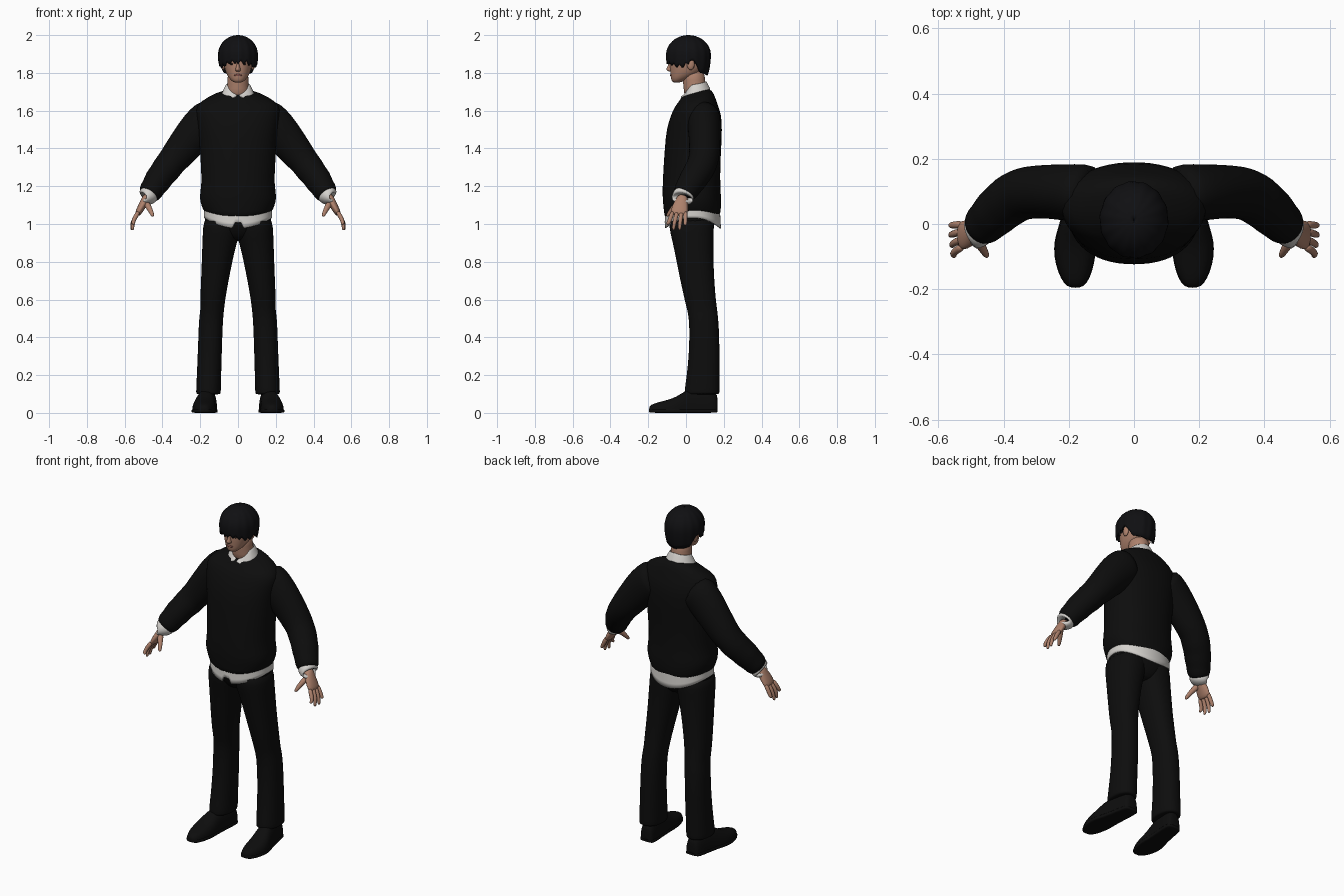
import bpy, bmesh, math
from mathutils import Vector


def material(name, rgb):
    m = bpy.data.materials.new(name)
    m.diffuse_color = (*rgb, 1)
    return m


BLACK = material("black_cloth", (0.004, 0.004, 0.004))
HAIR = material("black_hair", (0.005, 0.005, 0.006))
WHITE = material("white_shirt", (0.66, 0.64, 0.61))
SKIN = material("skin", (0.42, 0.22, 0.15))
LIPS = material("lips", (0.30, 0.11, 0.09))
EYES = material("dark_eyes", (0.03, 0.02, 0.018))


def finish(name, rows, mat, closed=True, caps=True, mirror=False, subsurf=1, thick=0):
    """Skin rows of points into one smooth object."""
    bm = bmesh.new()
    vs = [[bm.verts.new(p) for p in row] for row in rows]
    n = len(rows[0])
    for a, b in zip(vs, vs[1:]):
        for i in range(n if closed else n - 1):
            j = (i + 1) % n
            bm.faces.new((a[i], a[j], b[j], b[i]))
    if caps:
        bm.faces.new(vs[0])
        bm.faces.new(vs[-1])
    bmesh.ops.recalc_face_normals(bm, faces=bm.faces)
    me = bpy.data.meshes.new(name)
    bm.to_mesh(me)
    bm.free()
    me.materials.append(mat)
    ob = bpy.data.objects.new(name, me)
    bpy.context.collection.objects.link(ob)
    for p in me.polygons:
        p.use_smooth = True
    if mirror:
        ob.modifiers.new("mirror", 'MIRROR').use_clip = False
    if thick:
        s = ob.modifiers.new("thickness", 'SOLIDIFY')
        s.thickness = thick
    if subsurf:
        s = ob.modifiers.new("smooth", 'SUBSURF')
        s.levels = s.render_levels = subsurf
    return ob


def power(v, p):
    return math.copysign(abs(v) ** p, v)


def ring(x0, x1, y0, y1, z, p=0.9, n=28, lift=None):
    """Horizontal rounded ring; lift(x, y) offsets the height."""
    pts = []
    for i in range(n):
        a = 2 * math.pi * i / n
        x = (x0 + x1) / 2 + (x1 - x0) / 2 * power(math.cos(a), p)
        y = (y0 + y1) / 2 + (y1 - y0) / 2 * power(math.sin(a), p)
        pts.append((x, y, z + (lift(x, y) if lift else 0)))
    return pts


def tube(name, path, mat, n=16, **kw):
    """Tube along (x, y, z, radius in y, radius across)."""
    pts = [Vector(p[:3]) for p in path]
    rows = []
    for i, p in enumerate(path):
        t = (pts[min(i + 1, len(pts) - 1)] - pts[max(i - 1, 0)]).normalized()
        b = t.cross(Vector((0, 1, 0))).normalized()
        s = b.cross(t)
        rows.append([pts[i] + s * p[3] * math.cos(2 * math.pi * k / n)
                     + b * p[4] * math.sin(2 * math.pi * k / n) for k in range(n)])
    return finish(name, rows, mat, mirror=True, **kw)


def interp(x, table):
    for (a, va), (b, vb) in zip(table, table[1:]):
        if x <= b:
            return va + (vb - va) * max(0, (x - a) / (b - a))
    return table[-1][1]


def blob(name, loc, size, mat, mirror=False):
    rows = []
    for i in range(1, 10):
        a = math.pi * i / 10
        rows.append([(loc[0] + size[0] * math.sin(a) * math.cos(b),
                      loc[1] + size[1] * math.sin(a) * math.sin(b),
                      loc[2] + size[2] * math.cos(a))
                     for b in [2 * math.pi * k / 16 for k in range(16)]])
    return finish(name, rows, mat, mirror=mirror, subsurf=0)


# Sweater body: half width, front, back, height
body = [(1.047, .172, -.108, .172), (1.05, .181, -.115, .18), (1.09, .192, -.12, .187),
        (1.14, .208, -.125, .187), (1.20, .193, -.125, .182), (1.30, .197, -.12, .182),
        (1.40, .203, -.113, .187), (1.50, .212, -.105, .192), (1.58, .226, -.08, .188),
        (1.63, .222, -.055, .168), (1.668, .165, -.04, .148), (1.695, .09, -.024, .125),
        (1.70, .06, -.01, .105)]
rows = []
for z, w, f, b in body:
    hem = lambda x, y: 0.03 * (abs(x) / .18) ** 2 - 0.012
    neck = lambda x, y: (y - 0.05) * 0.28
    rows.append(ring(-w, w, f, b, z, lift=hem if z < 1.06 else neck if z > 1.66 else None))
finish("sweater_body", rows, BLACK)

# Sleeves with soft folds towards the wrist
tube("sleeve", [(.12, .095, 1.57, .085, .10), (.155, .095, 1.555, .09, .11), (.21, .097, 1.50, .088, .107),
                (.27, .10, 1.43, .083, .095), (.325, .097, 1.36, .082, .086), (.355, .088, 1.325, .08, .077),
                (.38, .073, 1.29, .08, .08), (.405, .053, 1.26, .076, .071), (.425, .035, 1.23, .075, .075),
                (.445, .015, 1.20, .068, .064), (.46, .0, 1.175, .066, .066), (.473, -.01, 1.155, .058, .056),
                (.475, -.012, 1.152, .045, .045)], BLACK, n=20)

# Shirt cuffs, hands, fingers and thumbs
tube("shirt_cuff", [(.465, -.006, 1.165, .05, .045), (.47, -.01, 1.16, .058, .054), (.487, -.02, 1.132, .06, .053),
                    (.49, -.021, 1.129, .056, .049), (.488, -.02, 1.133, .03, .028)], WHITE)
tube("hand", [(.475, -.015, 1.15, .03, .026), (.49, -.022, 1.125, .032, .024), (.508, -.03, 1.095, .044, .021),
              (.525, -.035, 1.065, .046, .018), (.535, -.036, 1.045, .04, .013)], SKIN)
for i, (y, tip, low, out) in enumerate([(-.069, -.098, .995, .55), (-.046, -.066, .968, .558),
                                        (-.023, -.034, .968, .563), (-.002, -.004, .992, .563)]):
    tube(f"finger_{i + 1}", [(.525, y, 1.068, .012, .013), (.545, y * .6 + tip * .4, 1.035, .0125, .0125),
                             (.558, y * .2 + tip * .8, 1.005, .011, .011), (out, tip, low + .006, .009, .009),
                             (out, tip, low, .004, .004)], SKIN, n=10)
tube("thumb", [(.49, -.035, 1.115, .018, .02), (.473, -.062, 1.09, .016, .016), (.46, -.083, 1.065, .012, .013),
               (.452, -.098, 1.045, .009, .01), (.45, -.10, 1.04, .004, .004)], SKIN, n=10)


# Shirt tail below the sweater, dipping at front and back with a front split
def tail(a, t):
    c = math.cos(a)
    low = 1.032 - 0.055 * c * c + (0.03 if c > 0.992 else 0)
    z = 1.09 + (low - 1.09) * t
    return (.18 * math.sin(a), .036 - (.143 + .006 * t) * power(c, .9), z)


finish("shirt_tail", [[tail(2 * math.pi * k / 72, j / 4) for k in range(72)] for j in range(5)],
       WHITE, caps=False, subsurf=0, thick=.006)

# Trousers: seat plus mirrored legs
finish("trouser_seat", [ring(-w, w, f, b, z) for z, w, f, b in
                        [(.91, .05, -.03, .10), (.935, .11, -.06, .13), (.98, .172, -.088, .148),
                         (1.03, .178, -.098, .16), (1.09, .175, -.10, .165)]], BLACK)
legs = [(1.05, -.02, .176, -.09, .15), (.98, -.015, .186, -.09, .148), (.92, .0, .188, -.075, .146),
        (.87, .014, .19, -.064, .146), (.80, .03, .192, -.05, .146), (.70, .05, .196, -.03, .15),
        (.60, .068, .2, -.008, .158), (.55, .073, .198, .005, .165), (.50, .079, .207, .016, .171),
        (.40, .083, .21, .018, .177), (.30, .086, .214, .014, .177), (.20, .089, .218, .004, .177),
        (.12, .09, .222, -.008, .178), (.10, .092, .222, -.008, .178), (.098, .10, .21, .0, .165)]
finish("trouser_leg", [ring(a, b, f, k, z) for z, a, b, f, k in legs], BLACK, mirror=True)

# Shoes: upper sections along the foot, then the sole
upper = [(.168, .150, .03, .08), (.16, .152, .042, .11), (.11, .157, .047, .125), (.04, .166, .05, .13),
         (-.01, .174, .056, .115), (-.05, .18, .063, .085), (-.10, .182, .062, .068), (-.15, .181, .05, .056),
         (-.185, .18, .032, .044), (-.196, .18, .014, .03)]
rows = []
for y, cx, w, h in upper:
    rows.append([(cx + w * power(math.cos(a), .75), y, .008 + (h - .008) * max(0, power(math.sin(a), .8)))
                 for a in [2 * math.pi * k / 24 for k in range(24)]])
finish("shoe_upper", rows, BLACK, mirror=True)
right = [(cx + w + .002, y) for y, cx, w, h in upper]
left = [(cx - w - .002, y) for y, cx, w, h in reversed(upper)]
finish("shoe_sole", [[(x, y, z) for x, y in right + left] for z in (0, .003, .017, .02)], BLACK, mirror=True)

# Neck and head
finish("neck", [ring(-w, w, f, b, z, 1) for z, w, f, b in
                [(1.66, .07, -.01, .11), (1.72, .058, -.012, .108), (1.76, .055, -.018, .1),
                 (1.82, .056, -.02, .1)]], SKIN)
finish("head", [ring(-w, w, f, b, z, .95) for z, w, f, b in
                [(1.748, .018, -.066, -.035), (1.757, .034, -.076, -.01), (1.775, .05, -.081, .03),
                 (1.80, .064, -.083, .08), (1.83, .073, -.086, .1), (1.86, .077, -.085, .108),
                 (1.90, .08, -.088, .11), (1.95, .07, -.07, .095), (1.98, .035, -.03, .06)]], SKIN)
finish("nose", [ring(-w, w, f, -.06, z, 1, 12) for z, w, f in
                [(1.806, .008, -.085), (1.811, .015, -.1), (1.818, .015, -.108), (1.832, .01, -.099),
                 (1.852, .007, -.09), (1.865, .005, -.08)]], SKIN)
blob("ear", (.079, .025, 1.845), (.011, .02, .03), SKIN, True)
blob("eye", (.031, -.0745, 1.847), (.013, .006, .005), EYES, True)
blob("mouth", (0, -.079, 1.788), (.021, .006, .006), LIPS)


# Folded shirt collar, open at the throat
def collar(a, t):
    top = interp(a, [(0, 1.68), (.5, 1.70), (1.2, 1.738), (3.2, 1.758)])
    low = interp(a, [(0, 1.685), (.2, 1.672), (.65, 1.662), (1.1, 1.685), (1.6, 1.692), (3.2, 1.715)])
    r = interp(t, [(0, .061), (.25, .068), (1, .086)])
    return (r * math.sin(a), .05 - r * .93 * math.cos(a), top + (low - top) * t)


finish("shirt_collar", [[collar(.1 + (math.pi - .1) * k / 24, j / 5) for k in range(25)] for j in range(6)],
       WHITE, closed=False, caps=False, mirror=True, thick=.005)

# Hair: shaped cap with a jagged fringe and side locks
EDGE = [(0, 1.868), (.5, 1.866), (.9, 1.85), (1.25, 1.845), (1.5, 1.858), (1.8, 1.868), (2.0, 1.84),
        (2.2, 1.80), (3.2, 1.785)]


def hair(a, t):
    phi = min(a, 2 * math.pi - a)
    low = interp(phi, EDGE)
    if phi < 1.6:
        low -= .022 * abs((a * 3.1) % 1 - .5) * 2
    z = low + (2.0 - low) * math.sin(t * math.pi / 2)
    d = (z - 1.895) / (.105 if z > 1.895 else .21)
    r = math.sqrt(max(0.0004, 1 - d * d)) * (1 + .012 * math.sin(a * 14))
    return (.105 * r * math.sin(a), .013 - .118 * r * math.cos(a), z)


finish("hair", [[hair(2 * math.pi * k / 96, j / 14) for k in range(96)] for j in range(15)],
       HAIR, caps=False, subsurf=0, thick=.01)
blob("hair_crown", (0, .013, 1.90), (.09, .10, .099), HAIR).scale = (1, 1, 1)
